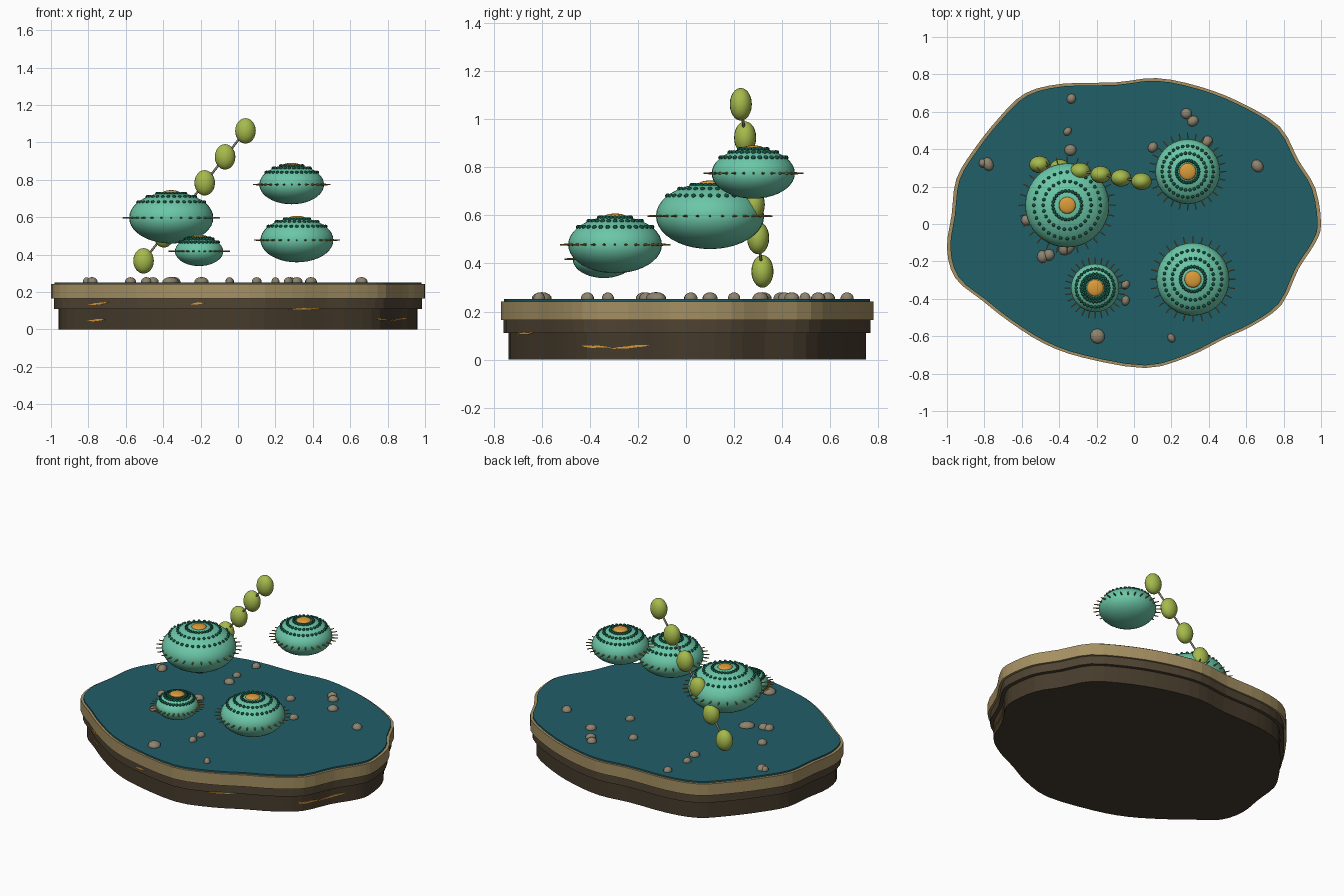
import bpy, bmesh, math, random
from mathutils import Vector, Matrix

if "Cube" in bpy.data.objects:
    bpy.data.objects.remove(bpy.data.objects["Cube"])

random.seed(4)

def mat(name, r, g, b):
    m = bpy.data.materials.new(name)
    lin = lambda c: ((c / 255 + 0.055) / 1.055) ** 2.4 if c > 10 else c / 255 / 12.92
    m.diffuse_color = (lin(r), lin(g), lin(b), 1)
    m.use_nodes = True
    m.node_tree.nodes["Principled BSDF"].inputs["Base Color"].default_value = m.diffuse_color
    return m

WATER = mat("deep teal", 33, 94, 105)
TAN = mat("sand tan", 165, 144, 98)
EARTH = mat("earth brown", 80, 68, 51)
BASE = mat("dark brown", 70, 59, 44)
BODY = mat("sea green", 107, 199, 168)
BEAD = mat("dark green", 20, 84, 68)
ORANGE = mat("amber", 218, 155, 58)
OLIVE = mat("olive green", 166, 186, 76)
STONE = mat("stone grey", 142, 131, 110)
SPIKE = mat("dull gold", 158, 140, 72)

def finish(name, bm, material, smooth=True):
    bmesh.ops.recalc_face_normals(bm, faces=bm.faces)
    me = bpy.data.meshes.new(name)
    bm.to_mesh(me)
    bm.free()
    me.materials.append(material)
    for p in me.polygons:
        p.use_smooth = smooth
    ob = bpy.data.objects.new(name, me)
    bpy.context.collection.objects.link(ob)
    return ob

def ellipsoid(bm, loc, radii, u=16, v=10, rot=0):
    m = Matrix.Translation(loc) @ Matrix.Rotation(rot, 4, 'Z') @ Matrix.Diagonal((*radii, 1))
    bmesh.ops.create_uvsphere(bm, u_segments=u, v_segments=v, radius=1, matrix=m)

def rod(bm, a, b, r1, r2, seg=6):
    a, b = Vector(a), Vector(b)
    d = b - a
    m = Matrix.Translation((a + b) / 2) @ d.to_track_quat('Z', 'Y').to_matrix().to_4x4()
    bmesh.ops.create_cone(bm, cap_ends=True, segments=seg, radius1=r1, radius2=r2,
                          depth=d.length, matrix=m)

# Wavy island outline, smoothed with a closed spline
KEYS = [(1, 0), (.97, .19), (.88, .34), (.78, .52), (.57, .65), (.35, .735), (.12, .78),
        (-.1, .757), (-.38, .75), (-.58, .70), (-.72, .57), (-.855, .40), (-.95, .24),
        (-.975, .05), (-1, -.13), (-.955, -.29), (-.81, -.41), (-.67, -.52), (-.48, -.64),
        (-.27, -.715), (.06, -.77), (.29, -.71), (.48, -.615), (.64, -.54), (.79, -.43),
        (.88, -.24), (.97, -.1)]
outline = []
for i in range(len(KEYS)):
    p0, p1, p2, p3 = [Vector(KEYS[(i + k) % len(KEYS)]) for k in (-1, 0, 1, 2)]
    for t in (0, 1 / 3, 2 / 3):
        outline.append(0.5 * (2 * p1 + (p2 - p0) * t + (2 * p0 - 5 * p1 + 4 * p2 - p3) * t * t
                              + (3 * p1 - p0 - 3 * p2 + p3) * t ** 3))

def slab(name, scale, z0, z1, material):
    bm = bmesh.new()
    face = bm.faces.new([bm.verts.new((p.x * scale, p.y * scale, z0)) for p in outline])
    ext = bmesh.ops.extrude_face_region(bm, geom=[face])['geom']
    bmesh.ops.translate(bm, vec=(0, 0, z1 - z0),
                        verts=[g for g in ext if isinstance(g, bmesh.types.BMVert)])
    finish(name, bm, material, False)

# Island layers
slab("island_base", 0.96, 0, 0.11, BASE)
slab("island_middle", 0.985, 0.11, 0.165, EARTH)
slab("island_rim", 1.0, 0.165, 0.242, TAN)
slab("water_surface", 0.982, 0.24, 0.252, WATER)

# Amber veins: thin plates following the front wall
def front_y(x):
    low = sorted((p for p in outline if p.y < -0.05), key=lambda p: p.x)
    for a, b in zip(low, low[1:]):
        if a.x <= x <= b.x:
            return a.y + (b.y - a.y) * (x - a.x) / max(b.x - a.x, 1e-6)
    return low[-1].y

def vein(x0, x1, z0, z1, scale):
    bm = bmesh.new()
    rows = []
    for k in range(7):
        t = k / 6
        x = (x0 + (x1 - x0) * t) / scale
        y, z = front_y(x), z0 + (z1 - z0) * t + random.uniform(-.002, .002)
        h = 0.001 + 0.004 * math.sin(math.pi * t)
        rows.append([bm.verts.new((x * s, y * s, z + d)) for s, d in
                     ((scale - .005, -h), (scale + .005, -h), (scale + .005, h), (scale - .005, h))])
    for a, b in zip(rows, rows[1:]):
        for j in range(4):
            bm.faces.new((a[j], a[(j + 1) % 4], b[(j + 1) % 4], b[j]))
    bm.faces.new(rows[0])
    bm.faces.new(rows[-1])
    finish("amber_vein", bm, ORANGE, False)

for v in [(-.8, -.69, .132, .146, .985), (-.8, -.71, .045, .055, .96), (-.25, -.18, .134, .142, .985),
          (.27, .43, .104, .112, .986), (.74, .81, .058, .05, .96), (.81, .895, .045, .06, .96)]:
    vein(*v)

# Floating domes: body, bead rings, equator spikes, amber cap
def dome(x, y, z, r):
    h = r * 0.61
    on_dome = lambda q: z + h * math.sqrt(1 - (q / r) ** 2)
    bm = bmesh.new()
    ellipsoid(bm, (x, y, z), (r, r, h), 40, 20)
    finish("dome_body", bm, BODY)
    bm = bmesh.new()
    for q, n, b in ((max(.34 * r, .057), 26, .0095), (.57 * r, 26, .0095), (.79 * r, 32, .0095)):
        if q > .57 * r + .001 and n == 26:
            continue
        for k in range(n):
            a = math.tau * k / n
            ellipsoid(bm, (x + q * math.cos(a), y + q * math.sin(a), on_dome(q)), (b, b, b), 8, 6)
    finish("dome_beads", bm, BEAD)
    bm = bmesh.new()
    for k in range(28):
        a = math.tau * k / 28
        c = Vector((math.cos(a), math.sin(a), 0))
        o = Vector((x, y, z))
        rod(bm, o + c * r * .96, o + c * (r + .035), .005, .003)
    finish("dome_spikes", bm, SPIKE, False)
    bm = bmesh.new()
    ellipsoid(bm, (x, y, on_dome(.03) - .001), (.045, .045, .013), 20, 10)
    finish("dome_cap", bm, ORANGE)

for d in [(-.357, .10, .597, .225), (.287, .28, .775, .173),
          (.315, -.295, .478, .195), (-.208, -.342, .418, .129)]:
    dome(*d)

# Rising chain of pods joined by thin stems
pods = [Vector((-.505 + .109 * i, .318 - .018 * i, .367 + .139 * i)) for i in range(6)]
bm = bmesh.new()
for p in pods:
    ellipsoid(bm, p, (.055, .046, .068), 20, 12)
finish("chain_pods", bm, OLIVE)
bm = bmesh.new()
for a, b in zip(pods, pods[1:]):
    rod(bm, a, b, .006, .006, 8)
finish("chain_stems", bm, STONE)

# Pebbles scattered on the surface
bm = bmesh.new()
for x, y, s in [(-.335, .67, .028), (-.355, .495, .026), (-.34, .395, .033), (-.78, .32, .038),
                (-.81, .325, .024), (.10, .41, .03), (.28, .59, .03), (.315, .55, .033),
                (.39, .44, .034), (.66, .31, .037), (-.49, -.175, .035), (-.455, -.165, .032),
                (-.36, -.125, .05), (-.195, -.6, .042), (-.045, -.325, .027), (-.045, -.41, .028),
                (.2, -.61, .026), (-.575, .02, .03), (-.36, .1, .035), (.27, .2, .03)]:
    ellipsoid(bm, (x, y, .254), (s, s * random.uniform(.75, 1), .024 + s * .06), 10, 7,
              random.uniform(0, 3))
finish("pebbles", bm, STONE)
